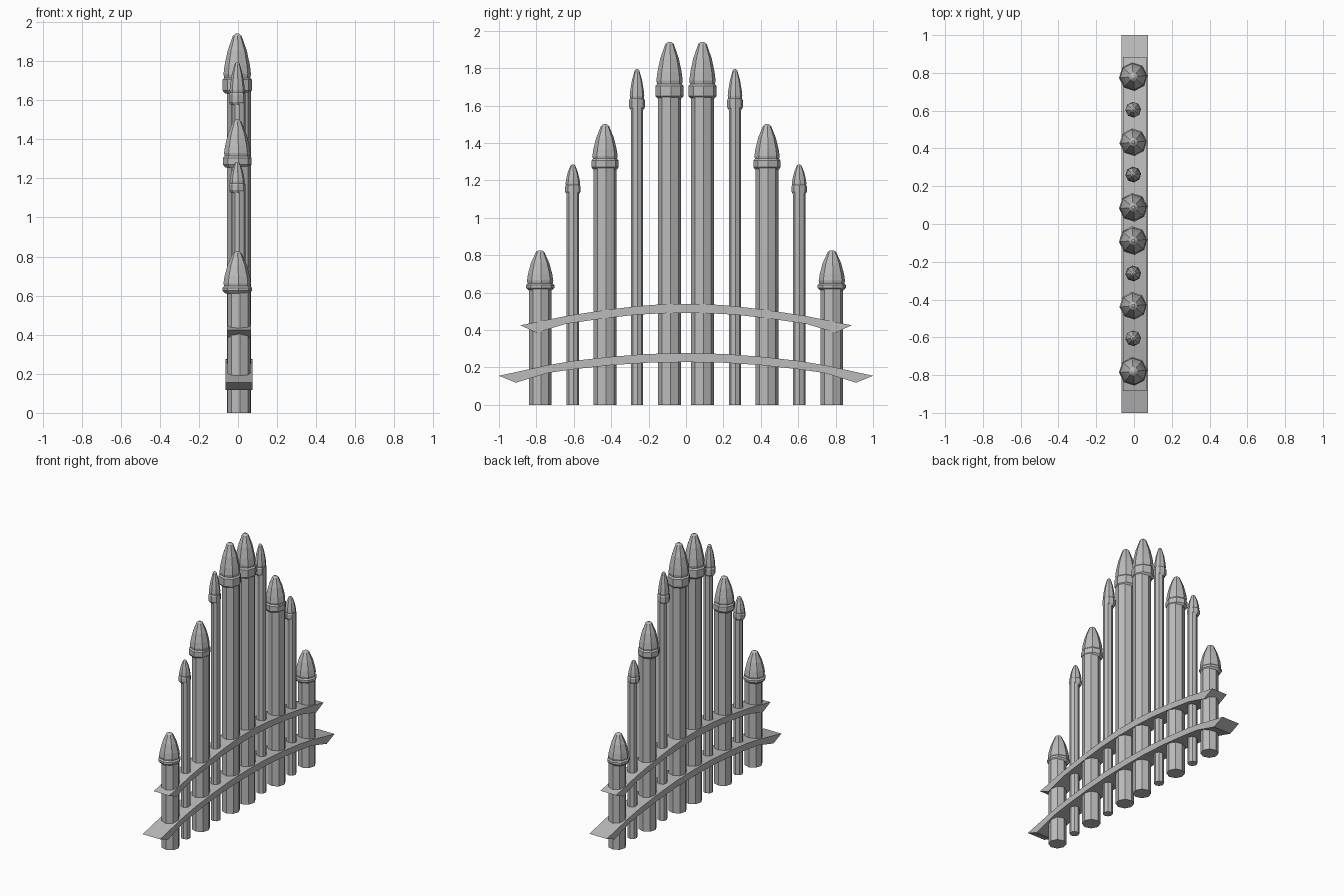
import bpy, bmesh, math

cube = bpy.data.objects.get("Cube")
if cube:
    bpy.data.objects.remove(cube, do_unlink=True)

grey = bpy.data.materials.new("iron_grey")
grey.use_nodes = True
colour = (0.5, 0.5, 0.5, 1)
grey.diffuse_color = colour
grey.node_tree.nodes["Principled BSDF"].inputs["Base Color"].default_value = colour

SIDES = 8
TWIST = math.radians(5)


def finish(name, bm):
    bmesh.ops.recalc_face_normals(bm, faces=bm.faces)
    mesh = bpy.data.meshes.new(name)
    bm.to_mesh(mesh)
    bm.free()
    mesh.materials.append(grey)
    obj = bpy.data.objects.new(name, mesh)
    bpy.context.collection.objects.link(obj)
    return obj


def lathe(name, profile, x, y):
    """Closed faceted solid from (radius, height) rings."""
    bm = bmesh.new()
    rings = []
    for r, z in profile:
        angles = [TWIST + math.tau * i / SIDES for i in range(SIDES)]
        rings.append([bm.verts.new((x + r * math.cos(a), y + r * math.sin(a), z)) for a in angles])
    for low, high in zip(rings, rings[1:]):
        for i in range(SIDES):
            j = (i + 1) % SIDES
            bm.faces.new((low[i], low[j], high[j], high[i]))
    bm.faces.new(rings[0][::-1])
    bm.faces.new(rings[-1])
    return finish(name, bm)


def post(name, y, shaft, collar, low, high, tip):
    """Shaft, collar ring and bullet-shaped finial."""
    h = tip - high
    lathe(name + "_shaft", [(shaft, 0), (shaft, high)], 0.005, y)
    lathe(name + "_collar", [(shaft, low - 0.01), (collar, low + 0.005),
                             (collar, high - 0.005), (shaft, high + 0.01)], -0.004, y)
    f = collar * 0.93
    lathe(name + "_finial", [(f * 0.9, high - 0.01), (f, high + 0.1 * h), (f * 0.92, high + 0.3 * h),
                             (f * 0.7, high + 0.62 * h), (f * 0.32, high + 0.95 * h),
                             (f * 0.12, tip)], -0.004, y)


def rail(name, half, top, bottom):
    """Arched band: half outline mirrored in y, extruded across x."""
    upper = [(-y, z) for y, z in reversed(top)] + top[1:]
    lower = [(-y, z) for y, z in reversed(bottom)] + bottom[1:]
    bm = bmesh.new()
    strips = [[bm.verts.new((0.005 + s * half, y, z)) for y, z in line]
              for s, line in ((-1, upper), (1, upper), (1, lower), (-1, lower))]
    for k in range(4):
        a, b = strips[k], strips[(k + 1) % 4]
        for i in range(len(a) - 1):
            bm.faces.new((a[i], a[i + 1], b[i + 1], b[i]))
    for end in (0, -1):
        bm.faces.new([s[end] for s in strips])
    finish(name, bm)


# Posts: distance from centre, shaft radius, collar radius, collar bottom, collar top, tip
posts = {
    "centre_post": (0.088, 0.061, 0.076, 1.645, 1.71, 1.94),
    "tall_thin_post": (0.262, 0.033, 0.042, 1.585, 1.635, 1.795),
    "middle_post": (0.433, 0.061, 0.073, 1.265, 1.31, 1.5),
    "short_thin_post": (0.605, 0.033, 0.042, 1.135, 1.172, 1.285),
    "end_post": (0.78, 0.06, 0.076, 0.62, 0.645, 0.826),
}
for name, (y, *sizes) in posts.items():
    for side, sign in (("front", -1), ("back", 1)):
        post(f"{side}_{name}", sign * y, *sizes)

# Arched rails
rail("upper_rail", 0.062,
     [(0, .54), (.1, .54), (.26, .527), (.43, .507), (.64, .475), (.885, .425)],
     [(0, .49), (.1, .49), (.26, .482), (.43, .463), (.64, .433), (.8, .385)])
rail("lower_rail", 0.07,
     [(0, .276), (.2, .272), (.4, .257), (.6, .235), (.74, .212), (1, .155)],
     [(0, .228), (.2, .225), (.4, .212), (.6, .19), (.74, .17), (.91, .118)])
